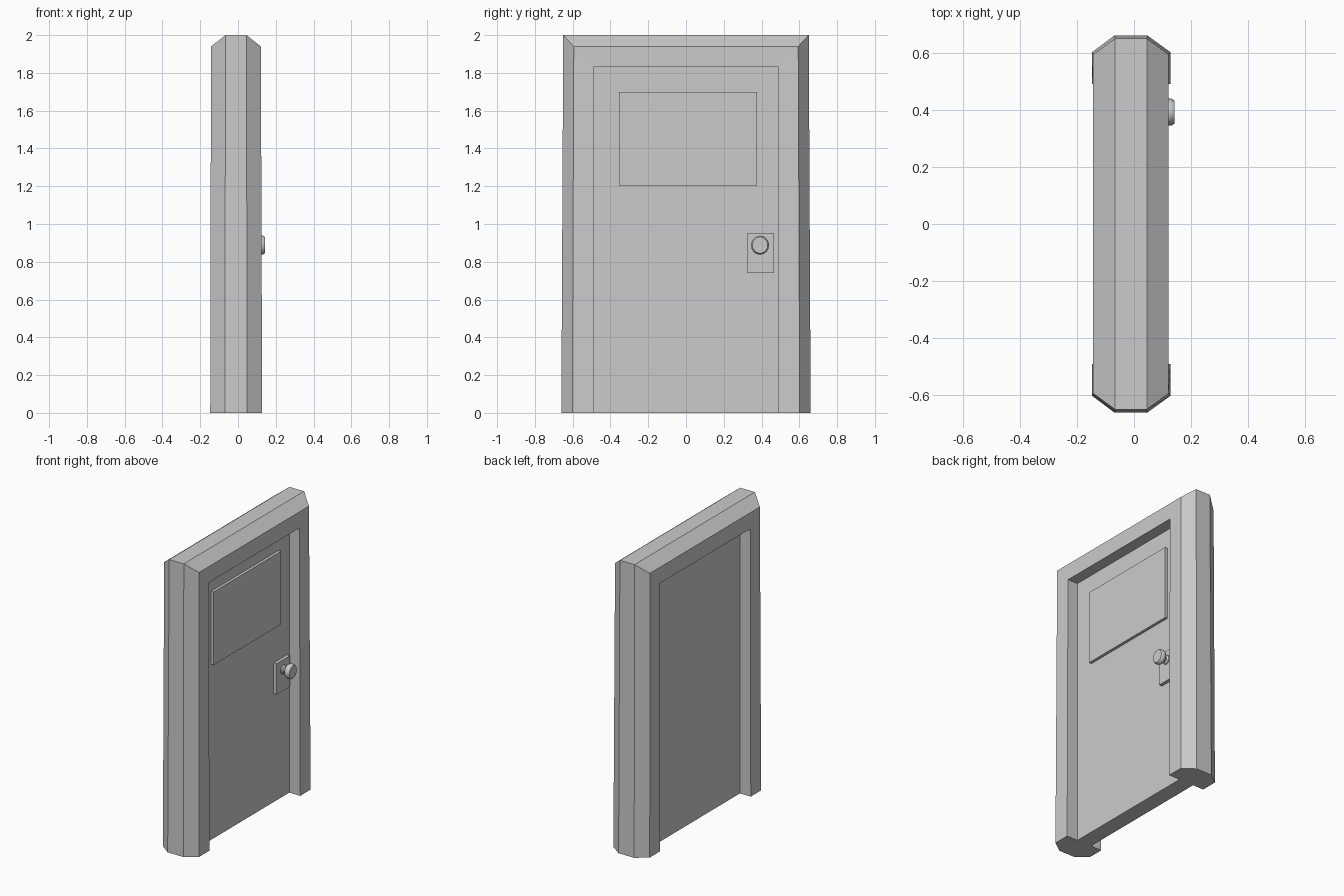
import bpy, bmesh, math
from mathutils import Matrix

if "Cube" in bpy.data.objects:
    bpy.data.objects.remove(bpy.data.objects["Cube"])


def finish(name, bm):
    bmesh.ops.recalc_face_normals(bm, faces=bm.faces)
    me = bpy.data.meshes.new(name)
    bm.to_mesh(me)
    bm.free()
    ob = bpy.data.objects.new(name, me)
    bpy.context.collection.objects.link(ob)
    return ob


def box(name, lo, hi):
    bm = bmesh.new()
    bmesh.ops.create_cube(bm, size=1)
    for v in bm.verts:
        for i in range(3):
            v.co[i] = lo[i] if v.co[i] < 0 else hi[i]
    return finish(name, bm)


# Frame: chamfered section swept along left post, lintel and right post.
# Each section point: (x at foot, y at foot), (x at head, y at head, z at head)
DOOR_F, DOOR_B = 0.045, -0.065
section = [
    ((DOOR_F, 0.49), (DOOR_F, 0.49, 1.83)),
    ((0.128, 0.49), (0.121, 0.49, 1.83)),
    ((0.128, 0.602), (0.121, 0.594, 1.94)),
    ((0.048, 0.66), (0.045, 0.65, 2.0)),
    ((-0.070, 0.66), (-0.066, 0.65, 2.0)),
    ((-0.147, 0.602), (-0.143, 0.594, 1.94)),
    ((-0.147, 0.49), (-0.143, 0.49, 1.83)),
    ((DOOR_B, 0.49), (DOOR_B, 0.49, 1.83)),
]
bm = bmesh.new()
rings = []
for side, top in ((-1, 0), (-1, 1), (1, 1), (1, 0)):
    ring = []
    for foot, head in section:
        x, y, z = head if top else (*foot, 0)
        ring.append(bm.verts.new((x, side * y, z)))
    rings.append(ring)
for a, b in zip(rings, rings[1:]):
    for i in range(len(section) - 1):
        bm.faces.new((a[i], a[i + 1], b[i + 1], b[i]))
bm.faces.new(rings[0])
bm.faces.new(rings[-1])
finish("door_frame", bm)

# Door leaf recessed between the jambs, window panel and lock plate
box("door_leaf", (DOOR_B, -0.49, 0), (DOOR_F, 0.49, 1.83))
box("window_panel", (DOOR_F, -0.355, 1.2), (0.064, 0.375, 1.7))
box("lock_plate", (DOOR_F, 0.322, 0.74), (0.067, 0.465, 0.952))

# Knob: turned profile (radius, x) around the x axis
profile = [(0.030, 0.065), (0.030, 0.075), (0.021, 0.082), (0.021, 0.096),
           (0.041, 0.104), (0.049, 0.116), (0.049, 0.130), (0.042, 0.142)]
SIDES = 16
bm = bmesh.new()
rings = [[bm.verts.new((x, 0.392 + 0.97 * r * math.cos(2 * math.pi * k / SIDES),
                        0.888 + 1.03 * r * math.sin(2 * math.pi * k / SIDES)))
          for k in range(SIDES)] for r, x in profile]
for a, b in zip(rings, rings[1:]):
    for k in range(SIDES):
        n = (k + 1) % SIDES
        bm.faces.new((a[k], a[n], b[n], b[k]))
bm.faces.new(rings[0])
bm.faces.new(rings[-1])
knob = finish("door_knob", bm)
bpy.context.view_layer.objects.active = knob
knob.select_set(True)
bpy.ops.object.shade_smooth_by_angle(angle=math.radians(35))
